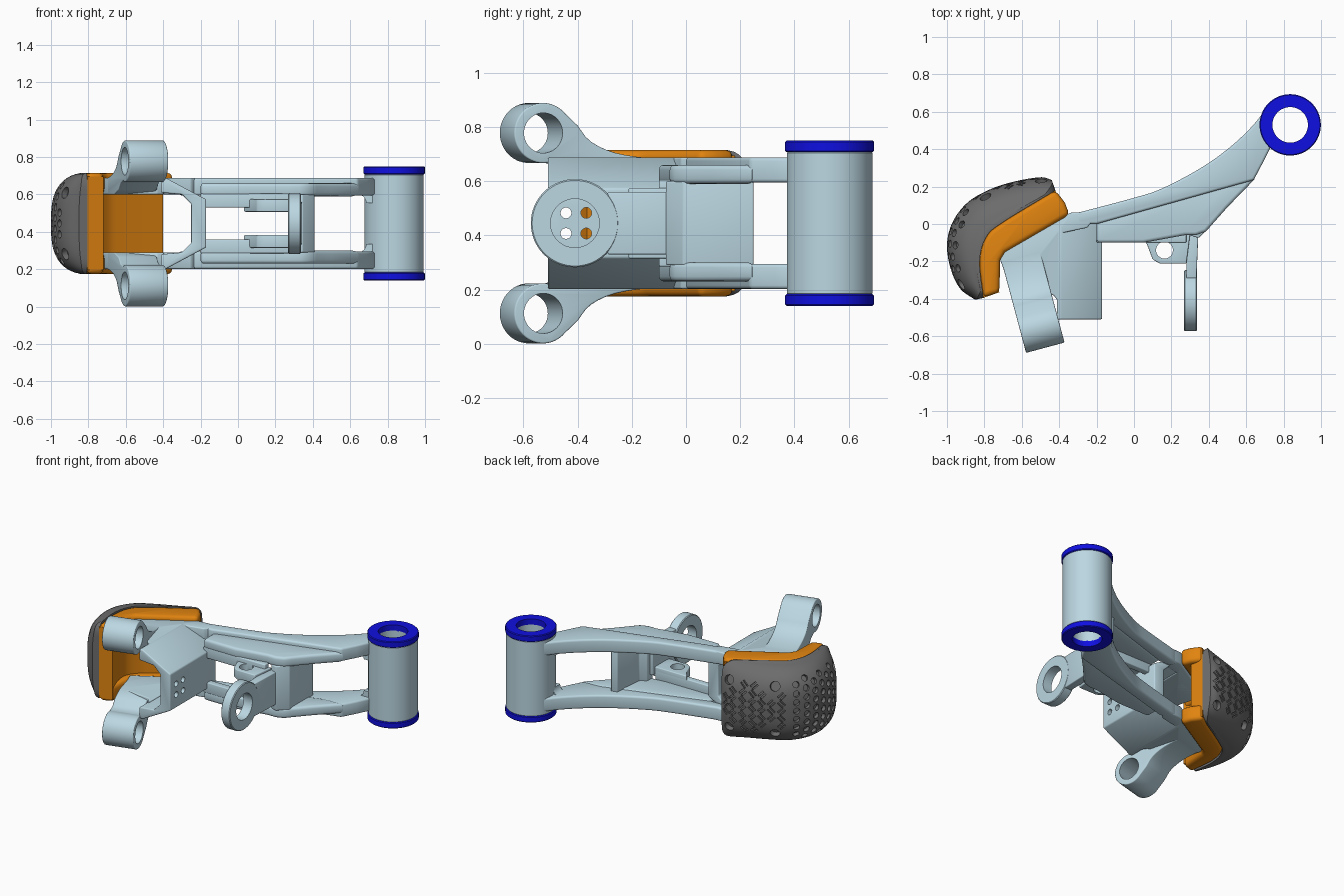
import bpy, bmesh, math
from mathutils import Matrix, Vector

if "Cube" in bpy.data.objects:
    bpy.data.objects.remove(bpy.data.objects["Cube"])

MID = 0.445                       # symmetry plane height; everything is built around it


def material(name, rgba):
    m = bpy.data.materials.new(name)
    m.diffuse_color = rgba
    m.use_nodes = True
    m.node_tree.nodes["Principled BSDF"].inputs["Base Color"].default_value = m.diffuse_color
    return m


STEEL = material("pale_blue", (0.50, 0.68, 0.76, 1))
ORANGE = material("orange", (0.75, 0.23, 0.005, 1))
BUSH = material("deep_blue", (0.005, 0.005, 0.75, 1))
RUBBER = material("dark_grey", (0.15, 0.15, 0.15, 1))


def make(name, bm, mat, bevel=0, mirror=False, cutter=None):
    bmesh.ops.recalc_face_normals(bm, faces=bm.faces)
    me = bpy.data.meshes.new(name)
    bm.to_mesh(me)
    bm.free()
    ob = bpy.data.objects.new(name, me)
    bpy.context.collection.objects.link(ob)
    ob.location.z = MID
    if mat:
        me.materials.append(mat)
    if bevel:
        b = ob.modifiers.new("bevel", 'BEVEL')
        b.width, b.segments, b.limit_method, b.angle_limit = bevel, 3, 'ANGLE', math.radians(40)
    if cutter:
        c = ob.modifiers.new("cut", 'BOOLEAN')
        c.operation, c.object, c.solver = 'DIFFERENCE', cutter, 'EXACT'
    if mirror:
        m = ob.modifiers.new("mirror", 'MIRROR')
        m.use_axis = (False, False, True)
    return ob


def prism_bm(pts, a, b, mtx=None):
    bm = bmesh.new()
    f = bm.faces.new([bm.verts.new((x, y, a)) for x, y in pts])
    r = bmesh.ops.extrude_face_region(bm, geom=[f])
    bmesh.ops.translate(bm, vec=(0, 0, b - a), verts=[v for v in r['geom'] if isinstance(v, bmesh.types.BMVert)])
    if mtx:
        bm.transform(mtx)
    return bm


def frame(u, v, w, o=(0, 0, 0)):
    m = Matrix((u, v, w)).transposed().to_4x4()
    m.translation = Vector(o)
    return m


def circle(r, n=48, cx=0, cy=0, a0=0, a1=360):
    k = n if a1 - a0 == 360 else n - 1
    return [(cx + r * math.cos(math.radians(a0 + (a1 - a0) * i / k)),
             cy + r * math.sin(math.radians(a0 + (a1 - a0) * i / k))) for i in range(n)]


def ring_bm(R, r, a, b, mtx, c=0.005, n=64):
    prof = [(r, a), (R - c, a), (R, a + c), (R, b - c), (R - c, b), (r, b)]
    bm = bmesh.new()
    loops = [[bm.verts.new((x, y, z)) for x, y in circle(q, n)] for q, z in prof]
    for k in range(len(prof)):
        A, B = loops[k], loops[(k + 1) % len(prof)]
        for i in range(n):
            bm.faces.new((A[i], A[(i + 1) % n], B[(i + 1) % n], B[i]))
    bm.transform(mtx)
    return bm


def spline(p, n):
    """Catmull-Rom samples through the points."""
    p = [Vector(q) for q in p]
    p = [2 * p[0] - p[1]] + p + [2 * p[-1] - p[-2]]
    out = []
    for k in range(n):
        t = k / (n - 1) * (len(p) - 3)
        i = min(int(t), len(p) - 4)
        t -= i
        a, b, c, d = p[i:i + 4]
        out.append(0.5 * (2 * b + (c - a) * t + (2 * a - 5 * b + 4 * c - d) * t * t + (3 * b - a - 3 * c + d) * t ** 3))
    return out


X, Y, Z = Vector((1, 0, 0)), Vector((0, 1, 0)), Vector((0, 0, 1))

# pivot tube and end bushes
pivot = Matrix.Translation((0.835, 0.53, 0))
make("pivot_tube", ring_bm(0.158, 0.095, -0.265, 0.265, pivot), STEEL)
make("pivot_bush", ring_bm(0.164, 0.095, 0.262, 0.305, pivot), BUSH, mirror=True)

# long beams and the thinner webs beside them
upper = [tuple(p) for p in spline([(0.72, 0.63), (0.62, 0.51), (0.50, 0.40), (0.35, 0.295), (0.15, 0.19),
                                   (0, 0.14), (-0.32, 0.055)], 28)]
make("arm_beam", prism_bm(upper + [(-0.30, 0), (-0.2, 0.0), (0.64, 0.235), (0.69, 0.33), (0.73, 0.41)],
                          0.15, 0.243), STEEL, 0.034, True)
make("arm_web", prism_bm([(-0.2, 0.02), (-0.2, -0.1), (0.05, -0.1), (0.27, -0.06), (0.33, -0.06), (0.385, -0.04),
                          (0.42, 0.0), (0.50, 0.09), (0.655, 0.25), (0.5, 0.24)], 0.145, 0.215), STEEL, 0.018, True)
make("arm_rail", prism_bm([(-0.2, -0.1), (0.28, -0.1), (0.28, -0.055), (-0.2, -0.055)], 0.085, 0.16), STEEL, 0.006, True)
hole = make("tab_cutter", prism_bm(circle(0.045, 32, 0.163, -0.14), 0, 0.2), None)
make("tab", prism_bm([(0.03, -0.055), (0.07, -0.11), (0.10, -0.19), (0.14, -0.212), (0.28, -0.212), (0.30, -0.055)],
                     0.062, 0.13), STEEL, 0.006, True, hole)
# corner fillets where the beam meets the tube
fillet = [(0.63, 0.16)] + [(0.64 + 0.045 * math.sin(a), 0.11 + 0.045 * math.cos(a))
                           for a in [math.pi / 2 * i / 6 for i in range(7)]] + [(0.72, 0.11), (0.72, 0.16)]
make("tube_fillet", prism_bm(fillet, -0.50, -0.42, frame(X, Z, -Y)), STEEL, 0, True)

# cross wall with the clamp ring on its stem
make("cross_wall", prism_bm([(0.30, -0.06), (0.345, -0.075), (0.41, -0.01), (0.41, 0.25), (0.365, 0.24),
                             (0.345, 0.03), (0.30, 0.0)], -0.155, 0.155), STEEL, 0.006)
make("clamp_ring", ring_bm(0.163, 0.09, 0.268, 0.336, frame(Y, Z, X, (0, -0.41, 0))), STEEL)
make("clamp_stem", prism_bm([(0.28, -0.29), (0.334, -0.29), (0.345, -0.03), (0.28, -0.03)], -0.115, 0.115), STEEL, 0.006)

# channel-shaped wall with four small holes
bm = bmesh.new()
for y in (-0.443, -0.368):
    for z in (-0.038, 0.038):
        bmesh.ops.create_cone(bm, cap_ends=True, segments=20, radius1=0.02, radius2=0.02, depth=0.2,
                              matrix=frame(Y, Z, X, (-0.2, y, z)))
holes = make("wall_cutter", bm, None)
half = [(-0.17, 0.128), (-0.385, 0.243), (-0.412, 0.243), (-0.412, 0.165), (-0.30, 0.155), (-0.25, 0.105)]
make("channel_wall", prism_bm([(x, -h) for x, h in half[::-1]] + half, 0.0, 0.51, frame(X, Z, -Y)),
     STEEL, 0.008, cutter=holes)

# upper and lower saddle plates
make("saddle_plate", prism_bm([(-0.725, -0.165), (-0.34, 0.06), (-0.18, 0.07), (-0.25, -0.02), (-0.395, -0.05),
                               (-0.395, -0.43), (-0.43, -0.38), (-0.655, -0.36)], 0.155, 0.243), STEEL, 0.008, True)

# eye lugs, swept up from the plates and turned 15 degrees
ang = math.radians(15)
axis, out = Vector((math.cos(ang), math.sin(ang), 0)), Vector((math.sin(ang), -math.cos(ang), 0))
lug_frame = frame(out, Z, axis, (-0.714, -0.178, 0))
cut = make("lug_cutter", prism_bm(circle(0.074, 40, 0.418, 0.333), -0.1, 0.4, lug_frame), None)
lug = circle(0.111, 30, 0.418, 0.333, -110, 140) + [tuple(p) for p in spline(
    [(0.285, 0.36), (0.24, 0.305), (0.16, 0.265), (0.06, 0.245), (0, 0.243)], 12)]
lug += [(0, 0.155), (0.20, 0.155), (0.29, 0.18), (0.33, 0.215)]
make("eye_lug", prism_bm(lug, 0, 0.213, lug_frame), STEEL, 0.006, True, cut)

# orange carrier: curved wall plus two flanges
base_pts = [(-0.805, -0.395), (-0.825, -0.2), (-0.79, -0.07), (-0.70, 0.01), (-0.42, 0.18)]
face = [tuple(p) for p in spline(base_pts, 25)]
inner = [tuple(p) for p in spline([(-0.72, -0.365), (-0.755, -0.2), (-0.70, -0.10), (-0.61, -0.035), (-0.40, 0.09)], 20)]
make("carrier_wall", prism_bm(face + inner[::-1], -0.25, 0.25), ORANGE)
make("carrier_flange", prism_bm(face + [(-0.37, 0.115), (-0.345, 0.05), (-0.69, -0.15), (-0.715, -0.19), (-0.72, -0.365)],
                                0.16, 0.27), ORANGE, 0.025, True)

# grey pad: outer curve drawn in toward the carrier at top and bottom
N, M, H = 49, 28, 0.27
base = spline(base_pts, N)
shell = spline([(-0.85, -0.405), (-0.93, -0.345), (-0.98, -0.24), (-1.0, -0.11), (-0.97, 0.01), (-0.89, 0.115),
                (-0.77, 0.185), (-0.64, 0.227), (-0.5, 0.25), (-0.44, 0.235)], N)


def pad_point(s, h, f=None):
    i = min(max(s, 0), 0.9999) * (N - 1)
    k = int(i)
    b, o = base[k].lerp(base[k + 1], i - k), shell[k].lerp(shell[k + 1], i - k)
    if f is None:
        f = max(0.12, math.sqrt(max(0, 1 - abs(h / H) ** 3)))
    return b.lerp(o, f).to_3d() + Vector((0, 0, h))


pad = bmesh.new()
rows = []
for j in range(M + 1):
    h = H * math.sin(math.pi * (j / M - 0.5))
    t = min(1, max(0, (abs(h) - 0.19) / 0.08))
    e = 0.06 * (1 - math.sqrt(1 - t * t))          # rounded corners
    ss = [e + (1 - 2 * e) * i / (N - 1) for i in range(N)]
    loop = [pad_point(s, h) for s in ss] + [pad_point(s, h, 0) for s in ss[::-1]]
    rows.append([pad.verts.new(p) for p in loop])
for A, B in zip(rows, rows[1:]):
    for i in range(2 * N):
        k = (i + 1) % (2 * N)
        pad.faces.new((A[i], A[k], B[k], B[i]))
for i in range(N - 1):            # top and bottom strips
    for R in (rows[0], rows[-1]):
        pad.faces.new((R[i], R[i + 1], R[2 * N - 2 - i], R[2 * N - 1 - i]))


def pad_frame(s, h):
    u = (pad_point(s + 0.01, h) - pad_point(s - 0.01, h)).normalized()
    v = (pad_point(s, h + 0.005) - pad_point(s, h - 0.005)).normalized()
    w = u.cross(v).normalized()
    return frame(u, w.cross(u), w, pad_point(s, h))


# tread: large screw holes, round dimples and woven grooves
screws = [(s, h) for s in (0.13, 0.64, 0.90) for h in (-0.165, 0.165)]
screw_bm, dimple_bm, groove_bm = bmesh.new(), bmesh.new(), bmesh.new()


def clear(s, h, d):
    return all(math.hypot(s - a, h - b) > d for a, b in screws)


def drill(bm, s, h, r, depth):
    bmesh.ops.create_cone(bm, cap_ends=True, segments=14, radius1=r, radius2=r, depth=depth, matrix=pad_frame(s, h))


for s, h in screws:
    drill(screw_bm, s, h, 0.032, 0.07)
for i in range(7):
    for j in range(-4, 5):
        s, h = 0.16 + 0.06 * i, (j + 0.5 * (i % 2)) * 0.058
        if abs(h) < 0.23 and clear(s, h, 0.07):
            drill(dimple_bm, s, h, 0.021, 0.05)
for i in range(7):
    for j in range(-3, 4):
        s, h = 0.60 + 0.052 * i, j * 0.052
        if clear(s, h, 0.066):
            turn = Matrix.Rotation(math.radians(45 if (i + j) % 2 else -45), 4, 'Z')
            for o in (-0.011, 0.011):
                bmesh.ops.create_cube(groove_bm, size=1, matrix=pad_frame(s, h) @ turn @ Matrix.Translation((0, o, 0))
                                      @ Matrix.Diagonal((0.045, 0.010, 0.03, 1)))
tread = make("tread_pad", pad, RUBBER)


def bake(ob):
    bpy.context.view_layer.update()
    me = bpy.data.meshes.new_from_object(ob.evaluated_get(bpy.context.evaluated_depsgraph_get()))
    ob.modifiers.clear()
    return me


# cut the tread in stages, keeping each stage only if the solid survives it
for name, bm in (("screw_cutter", screw_bm), ("dimple_cutter", dimple_bm), ("groove_cutter", groove_bm)):
    tool = make(name, bm, None)
    for solver in ('EXACT', 'MANIFOLD'):
        c = tread.modifiers.new("cut", 'BOOLEAN')
        c.operation, c.object, c.solver = 'DIFFERENCE', tool, solver
        me = bake(tread)
        if len(me.polygons) > 1500 and min(v.co.x for v in me.vertices) < -0.97:
            tread.data = me
            break

# bake modifiers, drop cutters, smooth by angle
parts = [o for o in bpy.data.objects if not o.name.endswith("cutter")]
for o in parts:
    o.data = bake(o)
for o in [o for o in bpy.data.objects if o.name.endswith("cutter")]:
    bpy.data.objects.remove(o)
for o in parts:
    o.select_set(True)
bpy.context.view_layer.objects.active = parts[0]
bpy.ops.object.shade_smooth_by_angle(angle=math.radians(35))
